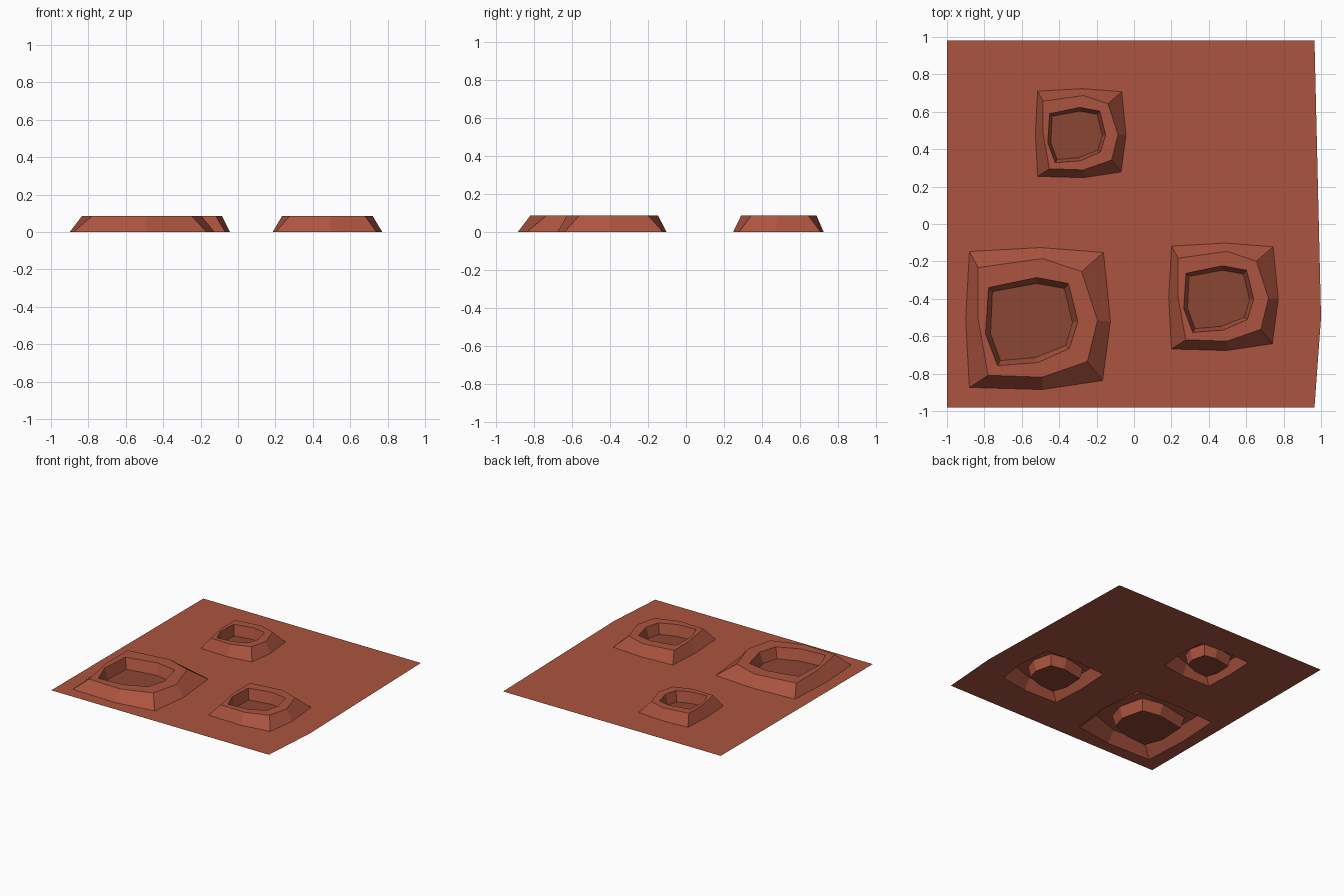
import bpy, bmesh
from mathutils import Vector

if "Cube" in bpy.data.objects:
    bpy.data.objects.remove(bpy.data.objects["Cube"])


def material(name, rgb):
    m = bpy.data.materials.new(name)
    m.diffuse_color = (*rgb, 1)
    m.use_nodes = True
    m.node_tree.nodes["Principled BSDF"].inputs["Base Color"].default_value = m.diffuse_color
    return m


CLAY = material("red clay", (0.413, 0.089, 0.050))
FLOOR = material("brown crater floor", (0.258, 0.061, 0.033))

RIM_Z = 0.086
SHEET = [(-1, -0.98), (0.965, -0.98), (1, -0.5), (0.965, 0.98), (-1, 0.98)]

# Eight-sided crater rings of the largest crater, relative to its centre
BASE = [(-.332, .374), (.048, .395), (.385, .369), (.422, 0), (.380, -.316), (.058, -.364), (-.332, -.353), (-.352, .01)]
CREST = [(-.285, .288), (.058, .336), (.268, .267), (.353, .005), (.299, -.214), (.058, -.298), (-.232, -.288), (-.285, .01)]
LIP = [(-.230, .181), (.028, .235), (.198, .203), (.248, 0), (.203, -.145), (.032, -.220), (-.182, -.236), (-.246, -.065)]
PIT = [(-.209, .160), (.028, .203), (.176, .176), (.219, -.006), (.182, -.129), (.021, -.193), (-.166, -.209), (-.219, -.065)]
RINGS = [(BASE, 0), (CREST, RIM_Z), (LIP, RIM_Z), (PIT, 0)]

CRATERS = [("large_crater", (-.548, -.521), 1.0),
           ("medium_crater", (.452, -.401), 0.757),
           ("small_crater", (-.307, .476), 0.627)]


def place(ring, centre, size, z):
    return [Vector((centre[0] + x * size, centre[1] + y * size, z)) for x, y in ring]


def finish(bm, name):
    me = bpy.data.meshes.new(name)
    bm.to_mesh(me)
    bm.free()
    me.materials.append(CLAY)
    me.materials.append(FLOOR)
    bpy.context.collection.objects.link(bpy.data.objects.new(name, me))


# Ground sheet with a hole under each crater
bm = bmesh.new()
loops = [[Vector((x, y, 0)) for x, y in SHEET]]
loops += [place(BASE, c, s, 0) for _, c, s in CRATERS]
edges = []
for loop in loops:
    vs = [bm.verts.new(p) for p in loop]
    edges += [bm.edges.new((a, b)) for a, b in zip(vs, vs[1:] + vs[:1])]
bmesh.ops.triangle_fill(bm, edges=edges, use_beauty=True, normal=(0, 0, 1))
for f in bm.faces:
    f.normal_update()
    if f.normal.z < 0:
        f.normal_flip()
finish(bm, "ground_sheet")

# Craters: outer slope, flat rim, inner wall and darker floor
for name, centre, size in CRATERS:
    bm = bmesh.new()
    rows = [[bm.verts.new(p) for p in place(r, centre, size, z)] for r, z in RINGS]
    for outer, inner in zip(rows, rows[1:]):
        for i in range(8):
            j = (i + 1) % 8
            bm.faces.new((outer[j], outer[i], inner[i], inner[j]))
    bm.faces.new(rows[-1][::-1]).material_index = 1
    finish(bm, name)
